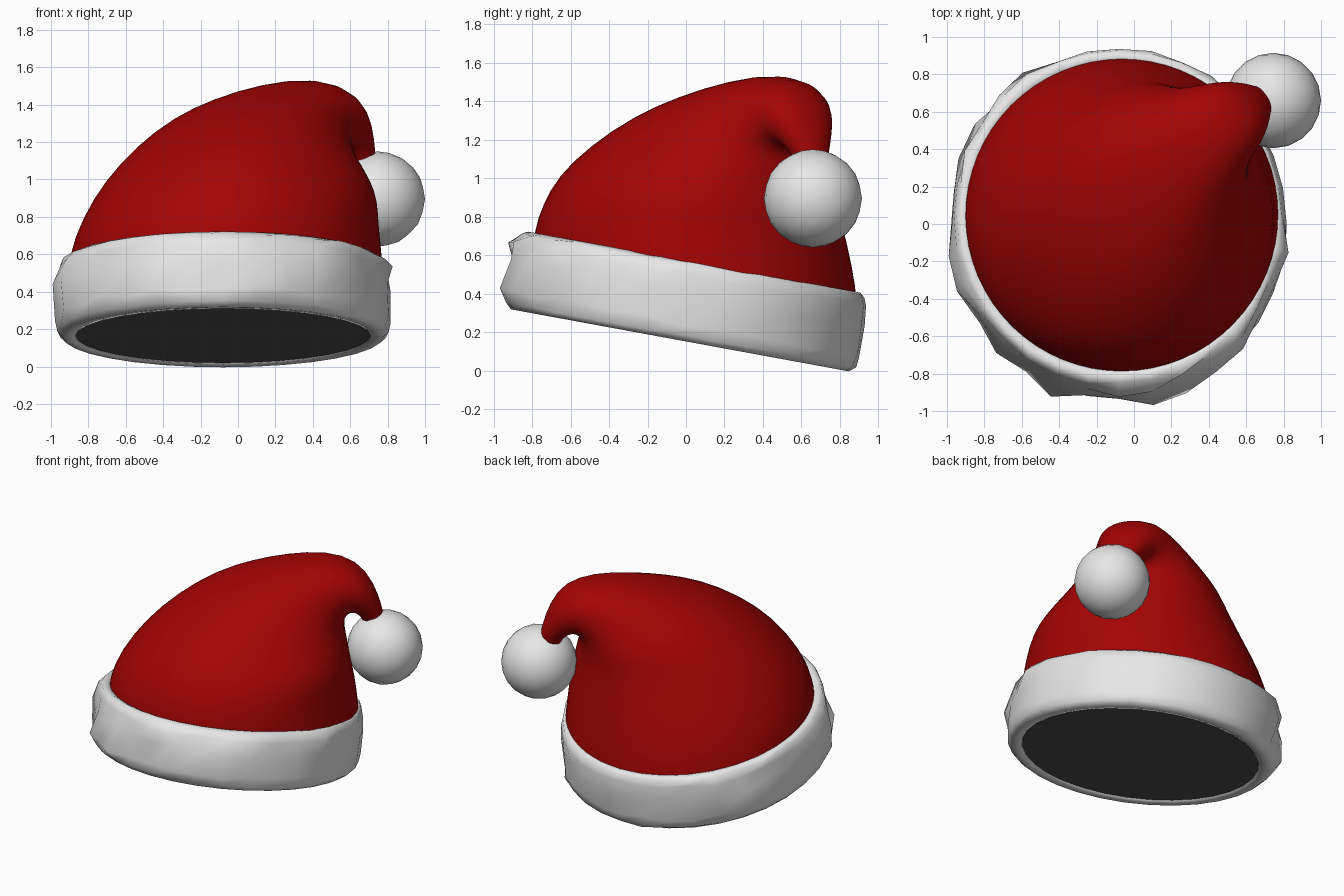
import bpy, bmesh, math, random
from mathutils import Vector, Matrix

if "Cube" in bpy.data.objects:
    bpy.data.objects.remove(bpy.data.objects["Cube"])

random.seed(11)

def material(name, rgb):
    m = bpy.data.materials.new(name)
    m.diffuse_color = (*rgb, 1)
    m.use_nodes = True
    m.node_tree.nodes["Principled BSDF"].inputs["Base Color"].default_value = m.diffuse_color
    return m

RED = material("red felt", (0.37, 0.001, 0.001))
WHITE = material("white fur", (0.8, 0.8, 0.8))
DARK = material("dark lining", (0.085, 0.085, 0.085))

def loft(name, rings, mat, caps=(False, False), closed=False):
    """Skin a list of equal-length rings of points."""
    bm = bmesh.new()
    vs = [[bm.verts.new(p) for p in r] for r in rings]
    n = len(vs[0])
    pairs = list(zip(vs, vs[1:]))
    if closed:
        pairs.append((vs[-1], vs[0]))
    for a, b in pairs:
        for i in range(n):
            j = (i + 1) % n
            bm.faces.new((a[i], a[j], b[j], b[i]))
    if caps[0]:
        bm.faces.new(vs[0])
    if caps[1]:
        bm.faces.new(vs[-1])
    bmesh.ops.recalc_face_normals(bm, faces=bm.faces)
    me = bpy.data.meshes.new(name)
    bm.to_mesh(me)
    bm.free()
    me.materials.append(mat)
    me.polygons.foreach_set("use_smooth", [True] * len(me.polygons))
    ob = bpy.data.objects.new(name, me)
    bpy.context.collection.objects.link(ob)
    return ob

# Tilted frame of the brim
tilt = Matrix.Translation((-0.08, -0.03, 0.165)) @ Matrix.Rotation(math.radians(-10.4), 4, 'X')

# Fur brim: rounded band with random tufts on its outer rings
N = 32
profile = [(0.785, 0.02, 0), (0.79, -0.004, 0), (0.855, -0.008, 0), (0.885, 0.02, 0.25),
           (0.892, 0.08, 1), (0.888, 0.24, 0.8), (0.88, 0.34, 0.8), (0.865, 0.39, 0.5),
           (0.84, 0.405, 0), (0.80, 0.39, 0)]
rings = []
for r, h, tuft in profile:
    ring = []
    for i in range(N):
        a = 2 * math.pi * i / N
        k = random.random()
        rr = r + tuft * (random.uniform(0.03, 0.065) if k < 0.22 else random.uniform(-0.005, 0.01))
        hh = h + tuft * random.uniform(-0.015, 0.015)
        x = max(-0.92, min(0.925, rr * math.cos(a)))
        ring.append(tilt @ Vector((x, rr * 1.045 * math.sin(a), hh)))
    rings.append(ring)
loft("fur_brim", rings, WHITE, closed=True)

# Dark opening underneath
bm = bmesh.new()
bm.faces.new([bm.verts.new(tilt @ Vector((0.79 * math.cos(-2 * math.pi * i / N),
              0.79 * 1.035 * math.sin(-2 * math.pi * i / N), 0.002))) for i in range(N)])
me = bpy.data.meshes.new("opening")
bm.to_mesh(me)
bm.free()
me.materials.append(DARK)
bpy.context.collection.objects.link(bpy.data.objects.new("opening", me))

# Red cone folding over: (outer s, z), (inner s, z), side radius, side shift
sections = [
    (-0.850, 0.50, 0.855, 0.32, 0.850, 0.00),
    (-0.840, 0.68, 0.845, 0.50, 0.840, 0.00),
    (-0.775, 0.84, 0.820, 0.68, 0.795, -0.015),
    (-0.635, 1.02, 0.790, 0.83, 0.720, -0.04),
    (-0.435, 1.20, 0.770, 0.94, 0.630, -0.035),
    (-0.180, 1.355, 0.755, 1.02, 0.540, 0.00),
    (0.080, 1.45, 0.750, 1.06, 0.445, 0.025),
    (0.350, 1.515, 0.750, 1.10, 0.350, 0.04),
    (0.640, 1.545, 0.755, 1.13, 0.260, 0.045),
    (0.850, 1.48, 0.780, 1.16, 0.215, 0.03),
    (0.955, 1.33, 0.820, 1.15, 0.165, 0.02),
    (1.005, 1.17, 0.860, 1.11, 0.110, 0.01),
    (1.020, 1.08, 0.885, 1.05, 0.080, 0.00),
    (1.020, 0.98, 0.900, 0.98, 0.070, 0.00),
]
along = Vector((0.77, 0.64, 0))
side = Vector((-0.64, 0.77, 0))
base = Vector((-0.07, 0.045, 0))

def power(v, e):
    return math.copysign(abs(v) ** e, v)

def lean(l, z):
    # the brim slope also tips the lower cone sideways
    fade = max(0.0, min(1.0, (1.1 - z) / 0.5))
    return z - 0.183 * 0.77 * l * fade

rings = []
for so, zo, si, zi, b, shift in sections:
    e = 1.0 if zo < 0.9 else 0.92
    ring = []
    for i in range(32):
        a = 2 * math.pi * i / 32
        c, d = power(math.cos(a), e), power(math.sin(a), e)
        s = (so + si) / 2 + c * (si - so) / 2
        z = (zo + zi) / 2 + c * (zi - zo) / 2
        l = shift + d * b
        ring.append(base + along * s + side * l + Vector((0, 0, lean(l, z))))
    rings.append(ring)
cone = loft("red_cone", rings, RED, caps=(False, True))
sub = cone.modifiers.new("smooth", 'SUBSURF')
sub.levels = sub.render_levels = 1

# Pompom at the tip
bpy.ops.mesh.primitive_ico_sphere_add(subdivisions=3, radius=0.255, location=(0.745, 0.66, 0.895))
ball = bpy.context.object
ball.name = "pompom"
ball.data.materials.append(WHITE)
bpy.ops.object.shade_smooth()
